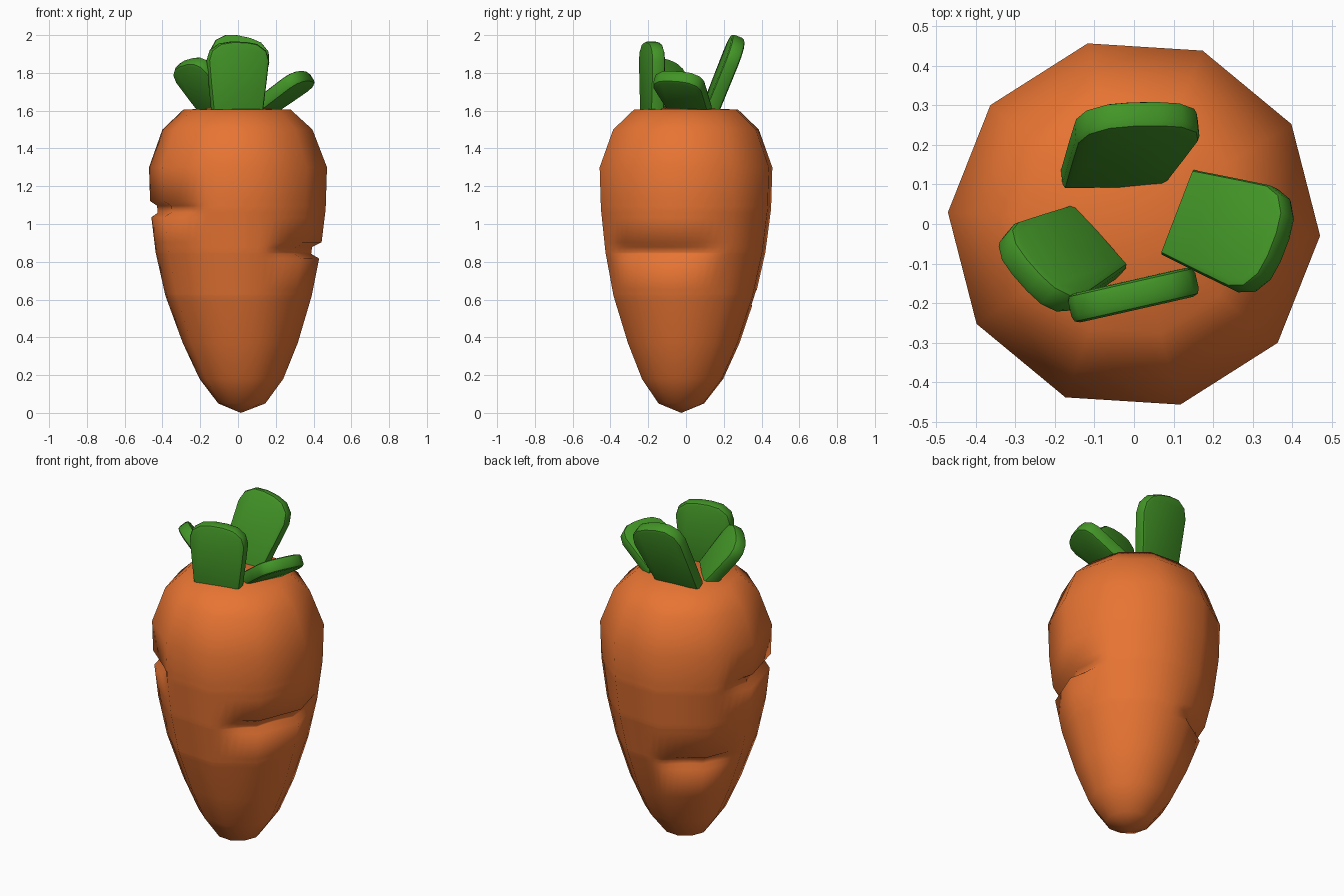
import bpy, bmesh, math
from mathutils import Vector

if "Cube" in bpy.data.objects:
    bpy.data.objects.remove(bpy.data.objects["Cube"])


def material(name, col):
    m = bpy.data.materials.new(name)
    m.diffuse_color = (*col, 1)
    m.use_nodes = True
    m.node_tree.nodes["Principled BSDF"].inputs["Base Color"].default_value = m.diffuse_color
    return m


ORANGE = material("carrot orange", (0.80, 0.175, 0.033))
GREEN = material("leaf green", (0.055, 0.30, 0.02))


def add_object(bm, name, mat):
    me = bpy.data.meshes.new(name)
    bm.to_mesh(me)
    me.materials.append(mat)
    ob = bpy.data.objects.new(name, me)
    bpy.context.collection.objects.link(ob)
    return ob


# Root profile: z, radius, centre x, centre y
PROFILE = [(0.05, 0.125, 0.02, -0.025), (0.18, 0.222, 0.018, -0.018),
           (0.37, 0.305, 0.012, -0.012), (0.62, 0.388, 0.003, -0.008),
           (0.85, 0.437, 0, -0.003), (1.08, 0.465, 0, 0), (1.30, 0.472, 0, 0),
           (1.50, 0.398, -0.003, 0), (1.605, 0.285, -0.005, 0)]
# Grooves: height, centre angle, half angle, depth
GROOVES = [(1.078, 200, 46, 0.05), (0.86, -21, 47, 0.055), (0.61, 135, 40, 0.042)]
SIDES, SUB, START = 10, 6, -3.6
COLS = SIDES * SUB


def profile_at(z):
    for a, b in zip(PROFILE, PROFILE[1:]):
        if z <= b[0]:
            t = (z - a[0]) / (b[0] - a[0])
            return [p + (q - p) * t for p, q in zip(a, b)][1:]
    return PROFILE[-1][1:]


def groove_depth(deg, z):
    total = 0
    for gz, ga, half, depth in GROOVES:
        da = abs((deg - ga + 180) % 360 - 180) / half
        dz = max(0, abs(z - gz) - 0.018) / 0.025
        if da < 1 and dz < 1:
            total += depth * (1 - da * da) * (1 - dz)
    return total


def root_point(col, z, chord):
    r, cx, cy = profile_at(z)
    deg = START + col * 360 / COLS
    a = math.radians(deg)
    flat = 1.0
    if chord:  # flat side of the ten-sided section
        h = math.pi / SIDES
        flat = math.cos(h) / math.cos((col % SUB) / SUB * 2 * h - h)
    r = r * flat - groove_depth(deg, z)
    return Vector((cx + r * math.cos(a), cy + r * math.sin(a), z))


# Root: rings are shaded as round, then flattened to ten sides
zs = [p[0] for p in PROFILE]
for g in GROOVES:
    zs += [g[0] + d for d in (-0.043, -0.018, 0.018, 0.043)]
zs.sort()
bm = bmesh.new()
rings = [[bm.verts.new(root_point(c, z, False)) for c in range(COLS)] for z in zs]
tip = bm.verts.new((0.015, -0.025, 0.0))
crown = bm.verts.new((0, 0, 1.62))
for c in range(COLS):
    d = (c + 1) % COLS
    for lo, hi in zip(rings, rings[1:]):
        bm.faces.new((lo[c], lo[d], hi[d], hi[c]))
    bm.faces.new((tip, rings[0][d], rings[0][c]))
    bm.faces.new((crown, rings[-1][c], rings[-1][d]))
bm.normal_update()
normals = [v.normal.copy() for v in bm.verts]
for ring, z in zip(rings, zs):
    for c, v in enumerate(ring):
        v.co = root_point(c, z, True)
for f in bm.faces:
    f.smooth = True
root = add_object(bm, "carrot_root", ORANGE)
root.data.normals_split_custom_set_from_vertices(normals)
bm.free()

# Leaf outline: half width share, length share
OUTLINE = [(0.82, -0.06), (0.93, 0.4), (1.0, 0.72), (0.9, 0.87), (0.6, 0.97), (0.22, 1.0)]


def leaf(name, base, top, across, width, thick=0.075):
    base, top = Vector(base), Vector(top)
    along = top - base
    across = Vector(across)
    across = (across - across.project(along)).normalized()
    out = along.cross(across).normalized()
    shape = OUTLINE + [(-u, v) for u, v in reversed(OUTLINE)]
    bm = bmesh.new()
    front, back = [[bm.verts.new(base + across * u * width / 2 + along * v + out * s * thick / 2)
                    for u, v in shape] for s in (-1, 1)]
    bm.faces.new(front)
    bm.faces.new(back[::-1])
    n = len(shape)
    for i in range(n):
        j = (i + 1) % n
        bm.faces.new((front[j], front[i], back[i], back[j]))
    bmesh.ops.recalc_face_normals(bm, faces=bm.faces)
    rim = [e for f in bm.faces if len(f.verts) == n for e in f.edges]
    bmesh.ops.bevel(bm, geom=rim, offset=0.018, segments=2, profile=0.5, affect='EDGES')
    ob = add_object(bm, name, GREEN)
    bm.free()
    bpy.ops.object.select_all(action='DESELECT')
    ob.select_set(True)
    bpy.context.view_layer.objects.active = ob
    bpy.ops.object.shade_smooth_by_angle(angle=math.radians(40))


# Four leaves around the crown
leaf("back_leaf", (-0.05, 0.13, 1.61), (0.03, 0.28, 1.985), (1, 0.1, 0), 0.32)
leaf("front_leaf", (-0.005, -0.18, 1.61), (0.0, -0.18, 1.965), (0.97, 0.22, 0), 0.33)
leaf("right_leaf", (0.135, 0.02, 1.615), (0.37, -0.06, 1.785), (0.43, 0.9, 0), 0.28)
leaf("left_leaf", (-0.11, -0.05, 1.61), (-0.275, -0.13, 1.86), (0.75, -0.65, 0), 0.26)
